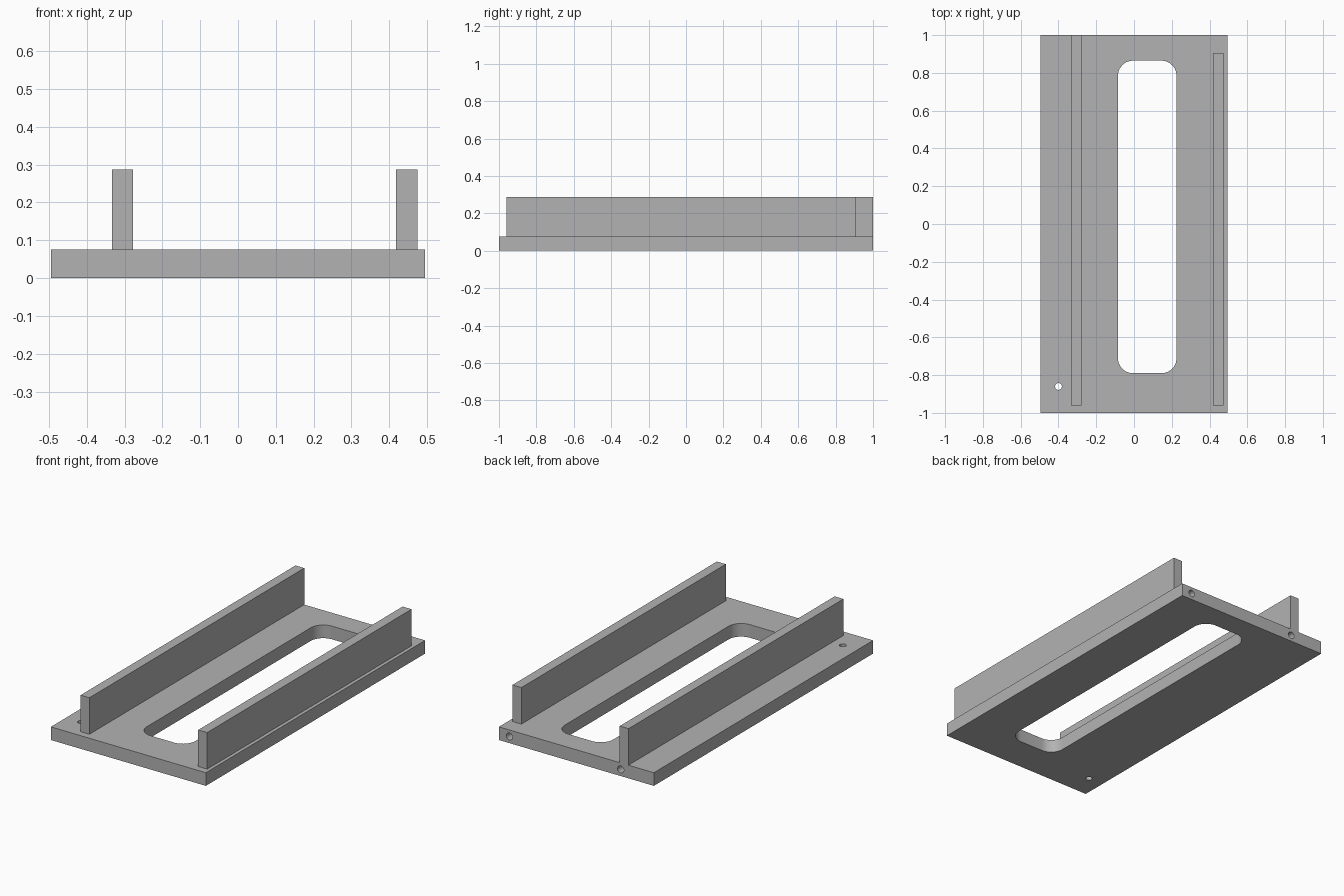
import bpy, bmesh, math
from mathutils import Matrix, Vector

if "Cube" in bpy.data.objects:
    bpy.data.objects.remove(bpy.data.objects["Cube"], do_unlink=True)

GREY = (0.45, 0.45, 0.45, 1)
mat = bpy.data.materials.new("plain grey")
mat.use_nodes = True
mat.diffuse_color = GREY
mat.node_tree.nodes["Principled BSDF"].inputs["Base Color"].default_value = GREY

THICK, TOP = 0.076, 0.287


def finish(name, bm):
    bmesh.ops.recalc_face_normals(bm, faces=bm.faces)
    mesh = bpy.data.meshes.new(name)
    bm.to_mesh(mesh)
    bm.free()
    mesh.materials.append(mat)
    obj = bpy.data.objects.new(name, mesh)
    bpy.context.collection.objects.link(obj)
    return obj


def box(name, x, y, z, radius=0):
    """Box between bounds, optionally with rounded vertical edges."""
    bm = bmesh.new()
    bmesh.ops.create_cube(bm, size=1)
    for v in bm.verts:
        v.co = Vector([r[0] if c < 0 else r[1] for c, r in zip(v.co, (x, y, z))])
    if radius:
        upright = [e for e in bm.edges
                   if abs(e.verts[0].co.z - e.verts[1].co.z) > 0.01]
        bmesh.ops.bevel(bm, geom=upright, offset=radius, segments=10,
                        profile=0.5, affect='EDGES')
    return finish(name, bm)


def drill(name, centre, radius, depth, along_y=False):
    bm = bmesh.new()
    turn = Matrix.Rotation(math.pi / 2 if along_y else 0, 4, 'X')
    bmesh.ops.create_cone(bm, cap_ends=True, segments=32, radius1=radius,
                          radius2=radius, depth=depth,
                          matrix=Matrix.Translation(centre) @ turn)
    return finish(name, bm)


# Base plate with its long slot, corner hole and two holes in the back edge
plate = box("base_plate", (-0.495, 0.495), (-1, 1), (0, THICK))
cutters = [
    box("slot_cutter", (-0.085, 0.225), (-0.79, 0.865), (-0.1, 0.2), radius=0.08),
    drill("corner_hole_cutter", (-0.4, -0.86, THICK / 2), 0.018, 0.3),
]
for x in (-0.283, 0.427):
    cutters.append(drill("back_hole_cutter", (x, 1, THICK / 2), 0.02, 0.28, True))

bpy.context.view_layer.objects.active = plate
for cutter in cutters:
    mod = plate.modifiers.new("cut", 'BOOLEAN')
    mod.operation = 'DIFFERENCE'
    mod.solver = 'EXACT'
    mod.object = cutter
    bpy.ops.object.modifier_apply(modifier=mod.name)
    bpy.data.objects.remove(cutter, do_unlink=True)

# Upright rails
box("right_rail", (-0.333, -0.277), (-0.96, 1), (THICK, TOP))
box("left_rail", (0.418, 0.475), (-0.96, 0.905), (THICK, TOP))

# Smooth rounded walls, sharp edges kept
bpy.ops.object.select_all(action='DESELECT')
plate.select_set(True)
bpy.context.view_layer.objects.active = plate
bpy.ops.object.shade_smooth_by_angle(angle=math.radians(30))
